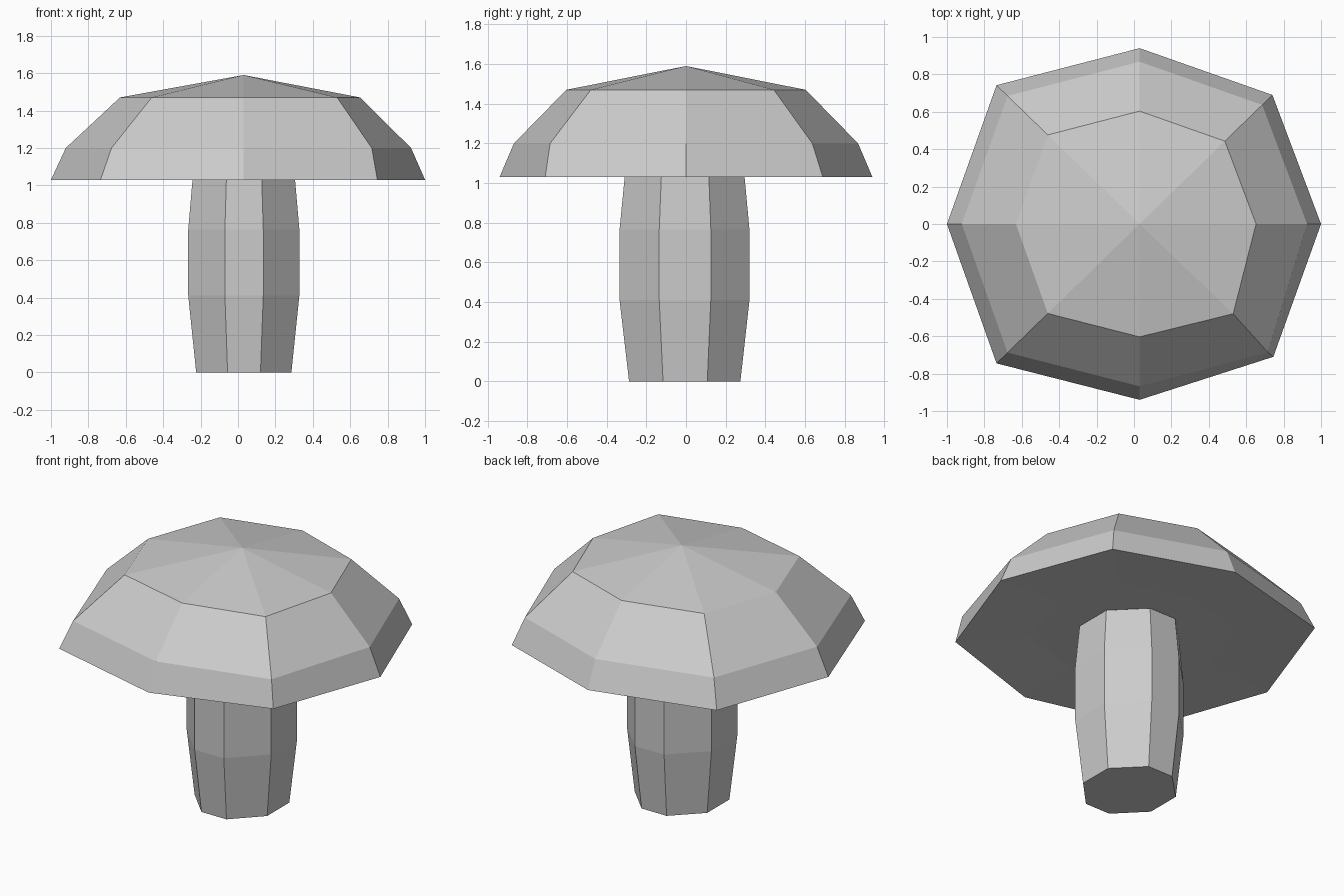
import bpy
import bmesh

cube = bpy.data.objects.get("Cube")
if cube:
    bpy.data.objects.remove(cube, do_unlink=True)

grey = bpy.data.materials.new("light grey")
grey.use_nodes = True
colour = (0.6, 0.6, 0.6, 1.0)
grey.diffuse_color = colour
grey.node_tree.nodes["Principled BSDF"].inputs["Base Color"].default_value = colour

CENTRE_X = 0.03


def loft(name, rings, tip=None):
    """Join rings of points with quads; close the start, and the end with a flat face or a tip."""
    bm = bmesh.new()
    loops = [[bm.verts.new(p) for p in ring] for ring in rings]
    n = len(loops[0])
    for a, b in zip(loops, loops[1:]):
        for i in range(n):
            j = (i + 1) % n
            bm.faces.new((a[i], a[j], b[j], b[i]))
    bm.faces.new(loops[0][::-1])
    if tip:
        top = bm.verts.new(tip)
        for i in range(n):
            bm.faces.new((loops[-1][i], loops[-1][(i + 1) % n], top))
    else:
        bm.faces.new(loops[-1])
    bmesh.ops.recalc_face_normals(bm, faces=bm.faces[:])
    mesh = bpy.data.meshes.new(name)
    bm.to_mesh(mesh)
    bm.free()
    mesh.materials.append(grey)
    obj = bpy.data.objects.new(name, mesh)
    bpy.context.scene.collection.objects.link(obj)
    return obj


def scaled(outline, scale, z):
    return [(CENTRE_X + x * scale, y * scale, z) for x, y in outline]


# Stem: bulging eight-sided column
stem_outline = [(0.298, -0.135), (0.298, 0.125), (0.105, 0.32), (-0.1, 0.32),
                (-0.296, 0.125), (-0.296, -0.135), (-0.1, -0.335), (0.105, -0.335)]
loft("stem", [scaled(stem_outline, s, z) for s, z in
              ((0.857, 0), (1, 0.41), (1, 0.765), (0.92, 1.04))])

# Cap: uneven eight-sided dome with a slightly hollow underside
cap_outline = [(0.97, 0), (0.71, 0.69), (0, 0.94), (-0.765, 0.742),
               (-1.03, 0), (-0.765, -0.745), (0, -0.94), (0.715, -0.71)]
cap_rings = [scaled(cap_outline, s, z) for s, z in
             ((0.57, 1.045), (1, 1.03), (0.923, 1.2), (0.642, 1.47))]
# The front left corner bulges outward
cap_rings[2][-1] = (0.715, -0.685, 1.2)
cap_rings[3][-1] = (0.53, -0.48, 1.47)
loft("cap", cap_rings, tip=(CENTRE_X, 0, 1.59))
